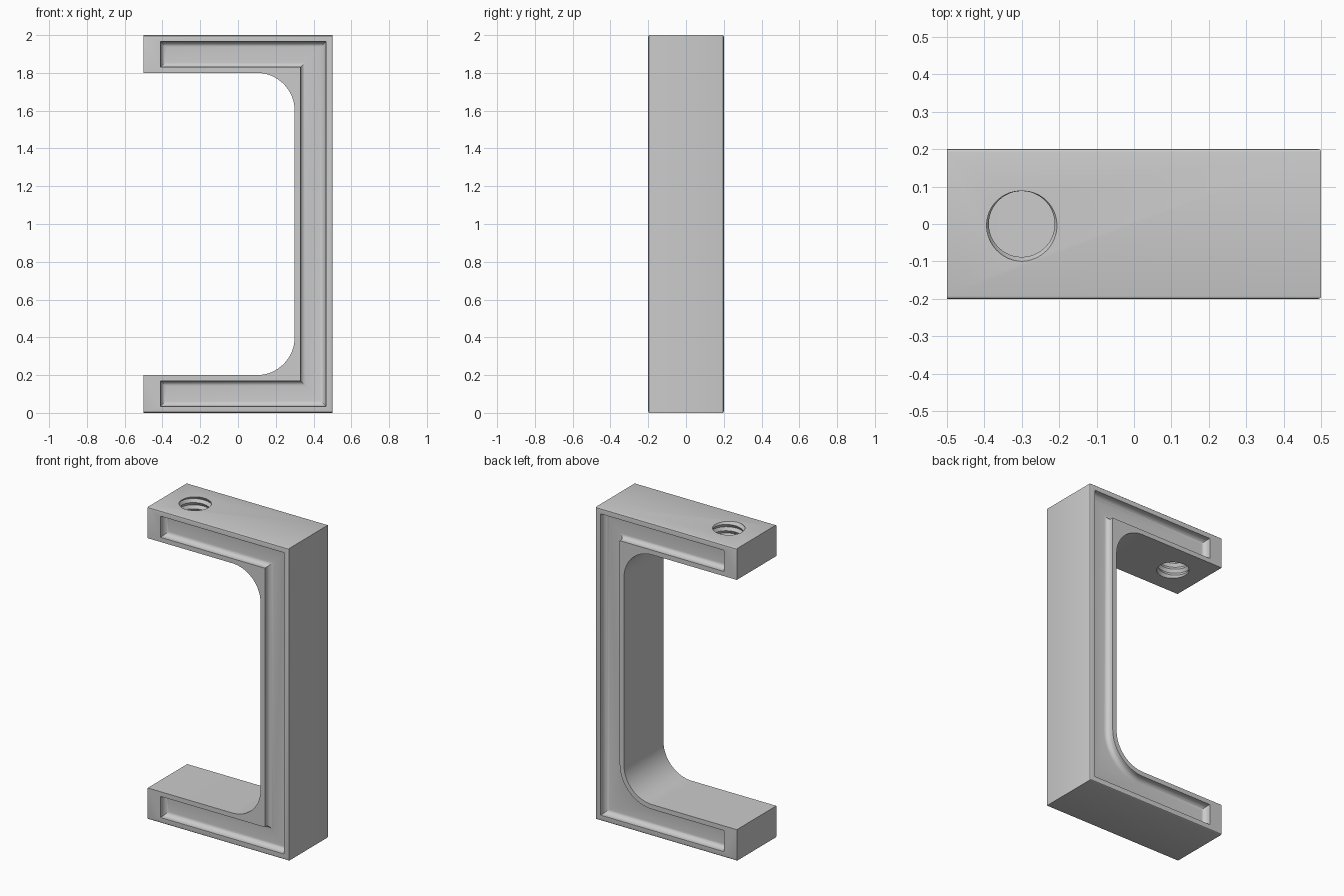
import bpy
import bmesh
from math import sin, cos, pi

cube = bpy.data.objects.get("Cube")
if cube:
    bpy.data.objects.remove(cube, do_unlink=True)

DEPTH = 0.2      # half depth of the bracket
FILLET = 0.2     # radius of the inner corners

steel = bpy.data.materials.new("plain grey")
steel.use_nodes = True
steel.diffuse_color = (0.6, 0.6, 0.6, 1)
steel.node_tree.nodes["Principled BSDF"].inputs["Base Color"].default_value = (0.6, 0.6, 0.6, 1)


def finish(bm, name):
    bmesh.ops.recalc_face_normals(bm, faces=bm.faces)
    mesh = bpy.data.meshes.new(name)
    bm.to_mesh(mesh)
    bm.free()
    mesh.materials.append(steel)
    obj = bpy.data.objects.new(name, mesh)
    bpy.context.collection.objects.link(obj)
    return obj


def c_outline(outer, inner, end, round_low=True, round_high=True):
    """C-shaped outline in x and z, inset by a margin on each kind of side."""
    left, right = -0.5 + end, 0.5 - outer
    pts = [(left, outer), (right, outer), (right, 2 - outer), (left, 2 - outer),
           (left, 1.8 + inner)]
    r, steps = FILLET + inner, 16
    for rounded, side in ((round_high, 1), (round_low, -1)):
        if rounded:
            cz = 1 + side * (0.8 - FILLET)
            arc = [(0.3 - FILLET + r * cos(pi / 2 * k / steps),
                    cz + side * r * sin(pi / 2 * k / steps)) for k in range(steps + 1)]
            pts += arc[::-1] if side > 0 else arc
        else:
            pts.append((0.3 + inner, 1 + side * (0.8 + inner)))
    pts.append((left, 0.2 - inner))
    return pts


def loft(rings, name):
    """Skin a list of (y, outline) rings and cap both ends."""
    bm = bmesh.new()
    loops = [[bm.verts.new((x, y, z)) for x, z in pts] for y, pts in rings]
    for a, b in zip(loops, loops[1:]):
        for k in range(len(a)):
            n = (k + 1) % len(a)
            bm.faces.new((a[k], a[n], b[n], b[k]))
    bm.faces.new(loops[0])
    bm.faces.new(loops[-1])
    return finish(bm, name)


def pocket_cutter(side, round_low, name):
    """Recess with coved walls, cut into the front (-1) or back (1) face."""
    cove, wall = 0.03, 0.015
    profile = [(0, -0.02), (0, wall)]
    profile += [(cove * (1 - cos(a)), wall + cove * sin(a))
                for a in (pi / 2 * k / 6 for k in range(1, 7))]
    rings = [(side * (DEPTH - d), c_outline(0.035 + i, 0.03 + i, 0.09 + i, round_low, False))
             for i, d in profile]
    return loft(rings, name)


def thread_cutter():
    """Plug with a helical ridge for the screw hole."""
    n, pitch, rows = 48, 0.04, 18
    bm = bmesh.new()
    grid = []
    for j in range(rows + 2):
        r = 0.1 if j % 2 else 0.088
        grid.append([bm.verts.new((-0.3 + r * cos(2 * pi * i / n), r * sin(2 * pi * i / n),
                                   1.71 + pitch * (j / 2 + i / n))) for i in range(n)])

    def at(j, i):
        return grid[j][i] if i < n else grid[j + 2][0]

    for j in range(rows - 1):
        for i in range(n):
            bm.faces.new((at(j, i), at(j, i + 1), at(j + 1, i + 1), at(j + 1, i)))
    bmesh.ops.delete(bm, geom=[v for v in bm.verts if not v.link_faces], context='VERTS')
    bmesh.ops.holes_fill(bm, edges=bm.edges, sides=0)
    return finish(bm, "thread_cutter")


# Bracket body with softened outer edges
soft = 0.007
edge = [(soft * (1 - sin(a)), soft * (1 - cos(a))) for a in (0, pi / 6, pi / 3, pi / 2)]
front = [(-DEPTH + d, c_outline(o, 0, 0)) for o, d in edge]
bracket = loft(front + [(-y, pts) for y, pts in reversed(front)], "bracket")

# Front and back recesses, threaded hole in the upper arm
cutters = [pocket_cutter(-1, False, "front_pocket_cutter"),
           pocket_cutter(1, True, "back_pocket_cutter"),
           thread_cutter()]
bpy.ops.object.select_all(action='DESELECT')
bpy.context.view_layer.objects.active = bracket
bracket.select_set(True)
for cutter in cutters:
    cutter.hide_render = True
    mod = bracket.modifiers.new(cutter.name, 'BOOLEAN')
    mod.operation = 'DIFFERENCE'
    mod.solver = 'EXACT'
    mod.object = cutter
    bpy.ops.object.modifier_apply(modifier=mod.name)
    bpy.data.objects.remove(cutter, do_unlink=True)
bpy.ops.object.shade_smooth_by_angle(angle=pi / 6)
